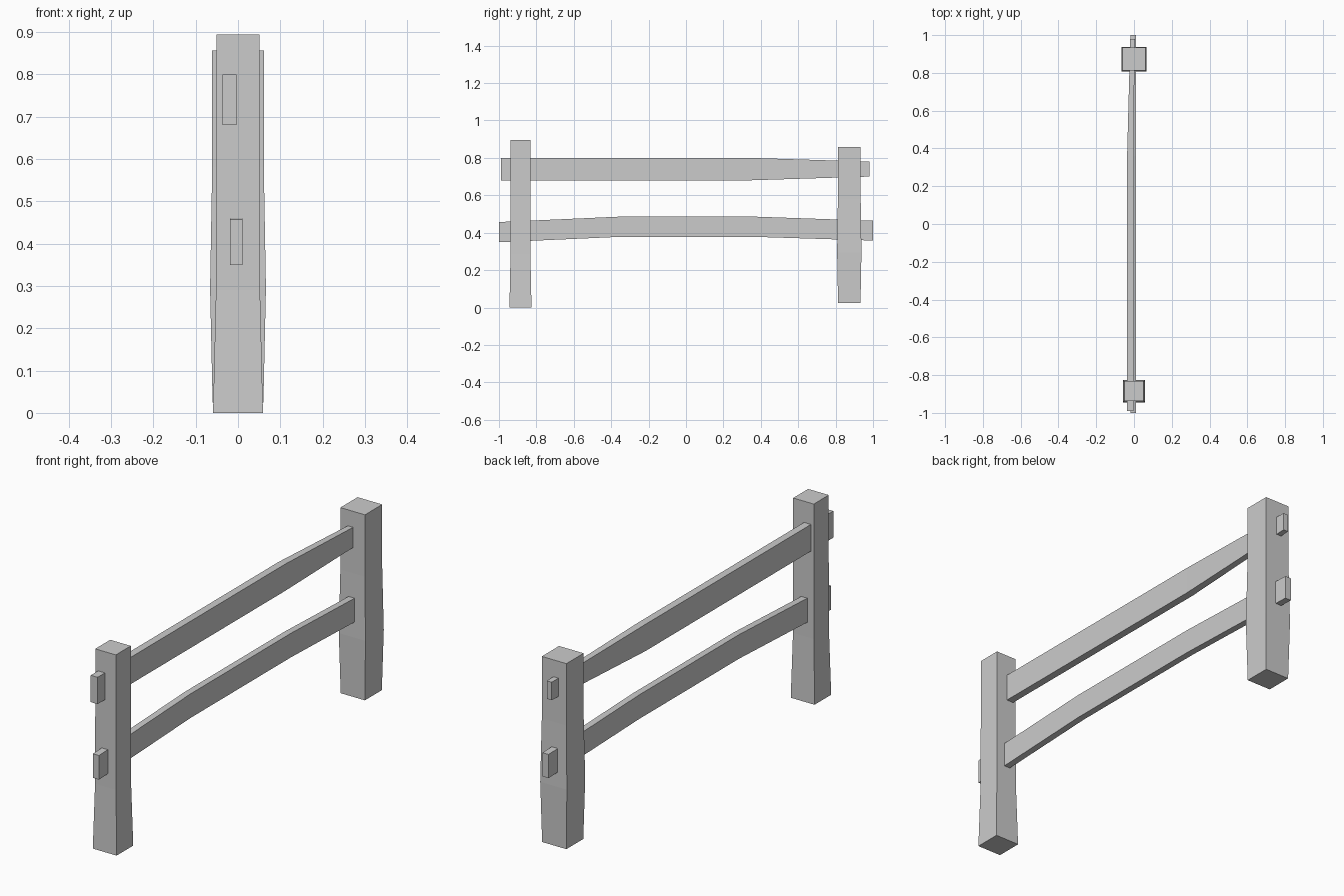
import bpy, bmesh

if "Cube" in bpy.data.objects:
    bpy.data.objects.remove(bpy.data.objects["Cube"])


def loft(name, rings):
    """Closed four-sided body through a list of rings of 3D points."""
    bm = bmesh.new()
    loops = [[bm.verts.new(p) for p in ring] for ring in rings]
    for a, b in zip(loops, loops[1:]):
        for i in range(4):
            j = (i + 1) % 4
            bm.faces.new((a[i], a[j], b[j], b[i]))
    bm.faces.new(loops[0][::-1])
    bm.faces.new(loops[-1])
    bmesh.ops.recalc_face_normals(bm, faces=bm.faces)
    mesh = bpy.data.meshes.new(name)
    bm.to_mesh(mesh)
    bm.free()
    obj = bpy.data.objects.new(name, mesh)
    bpy.context.collection.objects.link(obj)
    return obj


CORNERS = ((-1, -1), (1, -1), (1, 1), (-1, 1))


def post(name, y, sections):
    # sections: (height, half x, half y)
    loft(name, [[(sx * hx, y + sy * hy, z) for sx, sy in CORNERS]
                for z, hx, hy in sections])


def rail(name, sections):
    # sections: (y, centre x, half width, centre z, half height)
    loft(name, [[(x + sx * w, y, z + sz * h) for sx, sz in CORNERS]
                for y, x, w, z, h in sections])


# Upright posts: one flared at the foot, one bulging below the middle
post("front_post", -0.885, [(0.0, 0.059, 0.059), (0.29, 0.052, 0.053),
                            (0.60, 0.051, 0.053), (0.895, 0.051, 0.053)])
post("back_post", 0.873, [(0.025, 0.06, 0.06), (0.295, 0.066, 0.065),
                          (0.58, 0.061, 0.061), (0.857, 0.061, 0.061)])

# Upper rail, tapering towards the back
rail("upper_rail", [(-0.99, -0.02, 0.017, 0.74, 0.06),
                    (0.34, -0.02, 0.017, 0.74, 0.06),
                    (0.98, -0.008, 0.012, 0.74, 0.04)])

# Lower rail, gently arched
rail("lower_rail", [(-1.0, -0.004, 0.015, 0.403, 0.054),
                    (-0.35, -0.004, 0.015, 0.432, 0.054),
                    (0.36, -0.004, 0.015, 0.432, 0.054),
                    (1.0, -0.004, 0.015, 0.411, 0.053)])
